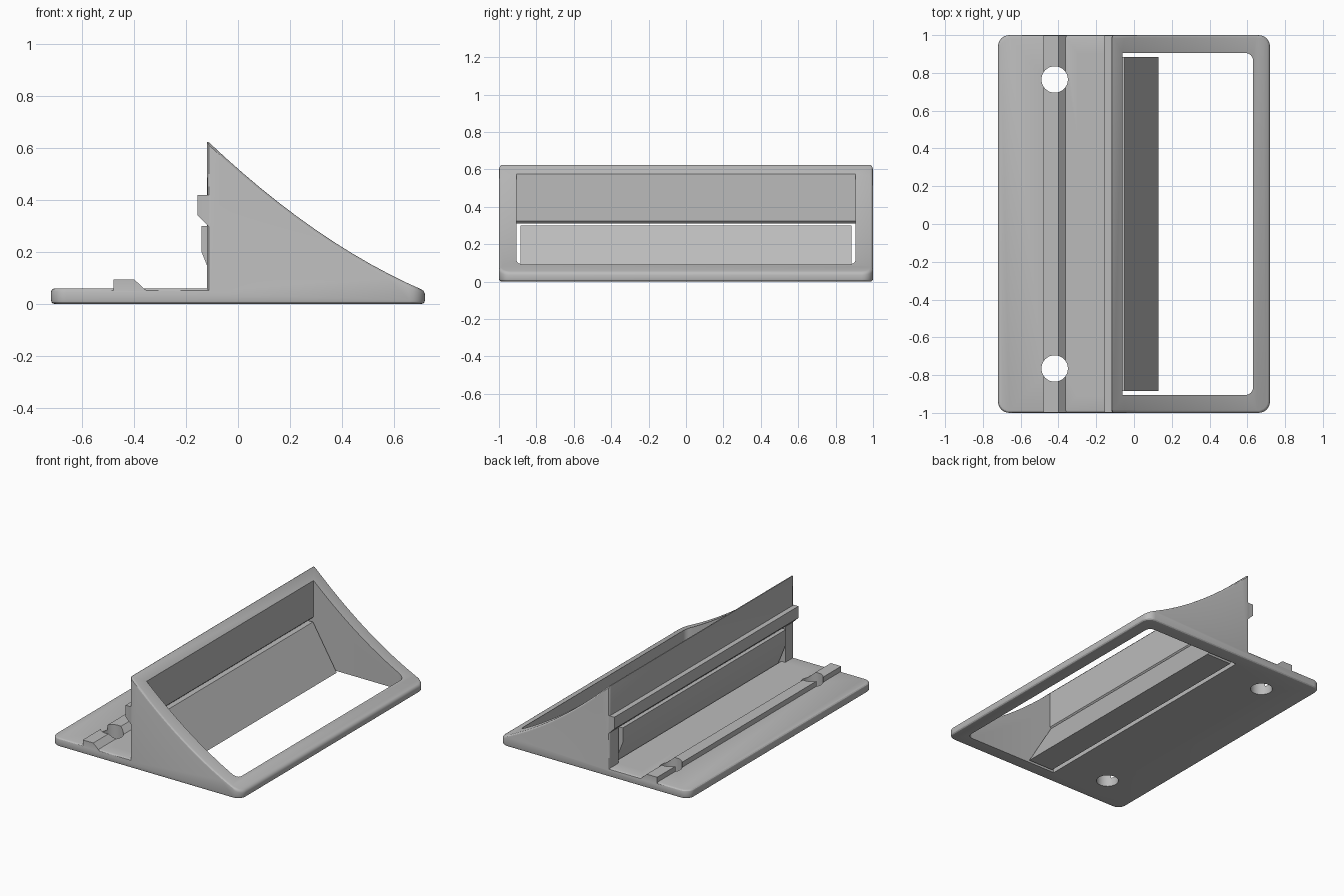
import bpy, bmesh

cube = bpy.data.objects.get("Cube")
if cube:
    bpy.data.objects.remove(cube, do_unlink=True)

grey = bpy.data.materials.new("plain_grey")
grey.use_nodes = True
colour = (0.5, 0.5, 0.5, 1)
grey.diffuse_color = colour
grey.node_tree.nodes["Principled BSDF"].inputs["Base Color"].default_value = colour


def extrude(name, profile, half, corner_x=(), radius=0.0, rim=0.0):
    """Extrude an (x, z) profile along y; round upright corners at the given x, then soften convex edges."""
    bm = bmesh.new()
    face = bm.faces.new([bm.verts.new((x, -half, z)) for x, z in profile])
    grown = bmesh.ops.extrude_face_region(bm, geom=[face])["geom"]
    for v in grown:
        if isinstance(v, bmesh.types.BMVert):
            v.co.y = half
    bmesh.ops.recalc_face_normals(bm, faces=bm.faces[:])

    def upright(e):
        a, b = (v.co for v in e.verts)
        return abs(a.y - b.y) < 1e-4 and any(
            abs(a.x - x) < 1e-4 and abs(b.x - x) < 1e-4 for x in corner_x)

    if radius:
        bmesh.ops.bevel(bm, geom=[e for e in bm.edges if upright(e)], offset=radius,
                        offset_type='OFFSET', segments=6, profile=0.5,
                        affect='EDGES', clamp_overlap=False)
    if rim:
        bm.normal_update()
        sharp = [e for e in bm.edges if e.calc_face_angle_signed(0) > 0.6]
        bmesh.ops.bevel(bm, geom=sharp, offset=rim, offset_type='OFFSET', segments=3,
                        profile=0.5, affect='EDGES', clamp_overlap=False)
    bmesh.ops.recalc_face_normals(bm, faces=bm.faces[:])
    mesh = bpy.data.meshes.new(name)
    bm.to_mesh(mesh)
    bm.free()
    mesh.materials.append(grey)
    obj = bpy.data.objects.new(name, mesh)
    bpy.context.collection.objects.link(obj)
    return obj


def combine(target, tool, operation):
    """Apply a boolean and remove the tool."""
    tool.hide_render = True
    mod = target.modifiers.new(operation, 'BOOLEAN')
    mod.operation = operation
    mod.solver = 'EXACT'
    mod.object = tool
    bpy.ops.object.select_all(action='DESELECT')
    bpy.context.view_layer.objects.active = target
    target.select_set(True)
    bpy.ops.object.modifier_apply(modifier=mod.name)
    bpy.data.objects.remove(tool, do_unlink=True)


# Main body: flat plate rising into a wedge with a hollow-curved slope
steps = 12
slope = []
for i in range(steps + 1):
    t = i / steps
    slope.append((0.72 - 0.84 * t, 0.05 + 0.58 * t - 0.22 * t * (1 - t)))
body = extrude("wedge_frame", [(-0.72, 0), (0.72, 0)] + slope + [(-0.12, 0.06), (-0.72, 0.06)],
               1.0, corner_x=(-0.72, 0.72), radius=0.06, rim=0.015)

# Long ridge on the plate and matching rib on the upright wall
combine(body, extrude("plate_ridge", [(-0.48, 0.03), (-0.33, 0.03), (-0.40, 0.095), (-0.48, 0.095)],
                      0.998), 'UNION')
combine(body, extrude("wall_rib", [(-0.10, 0.285), (-0.10, 0.42), (-0.155, 0.42), (-0.155, 0.34)],
                      0.998), 'UNION')

# Large window through the slope and the floor
combine(body, extrude("window_cutter", [(-0.06, -0.2), (0.63, -0.2), (0.63, 1), (-0.06, 1)],
                      0.905, corner_x=(0.63,), radius=0.04), 'DIFFERENCE')

# Opening under the wall for the flap
combine(body, extrude("flap_opening_cutter",
                      [(-0.09, -0.2), (0.1, -0.2), (0.1, 0.33), (-0.055, 0.33), (-0.075, 0.31),
                       (-0.3, 0.31), (-0.3, 0.06), (-0.09, 0.06)], 0.905), 'DIFFERENCE')

# Two screw holes
for side in (-1, 1):
    bpy.ops.mesh.primitive_cylinder_add(vertices=32, radius=0.07, depth=0.6,
                                        location=(-0.42, side * 0.765, 0))
    combine(body, bpy.context.object, 'DIFFERENCE')

# Sloping flap block set in the opening with a narrow gap
flap = extrude("slanted_flap", [(-0.06, 0), (0.13, 0), (-0.05, 0.3), (-0.14, 0.3), (-0.14, 0.2)], 0.885)

for obj in (body, flap):
    bpy.ops.object.select_all(action='DESELECT')
    bpy.context.view_layer.objects.active = obj
    obj.select_set(True)
    bpy.ops.object.shade_smooth_by_angle(angle=0.5)
